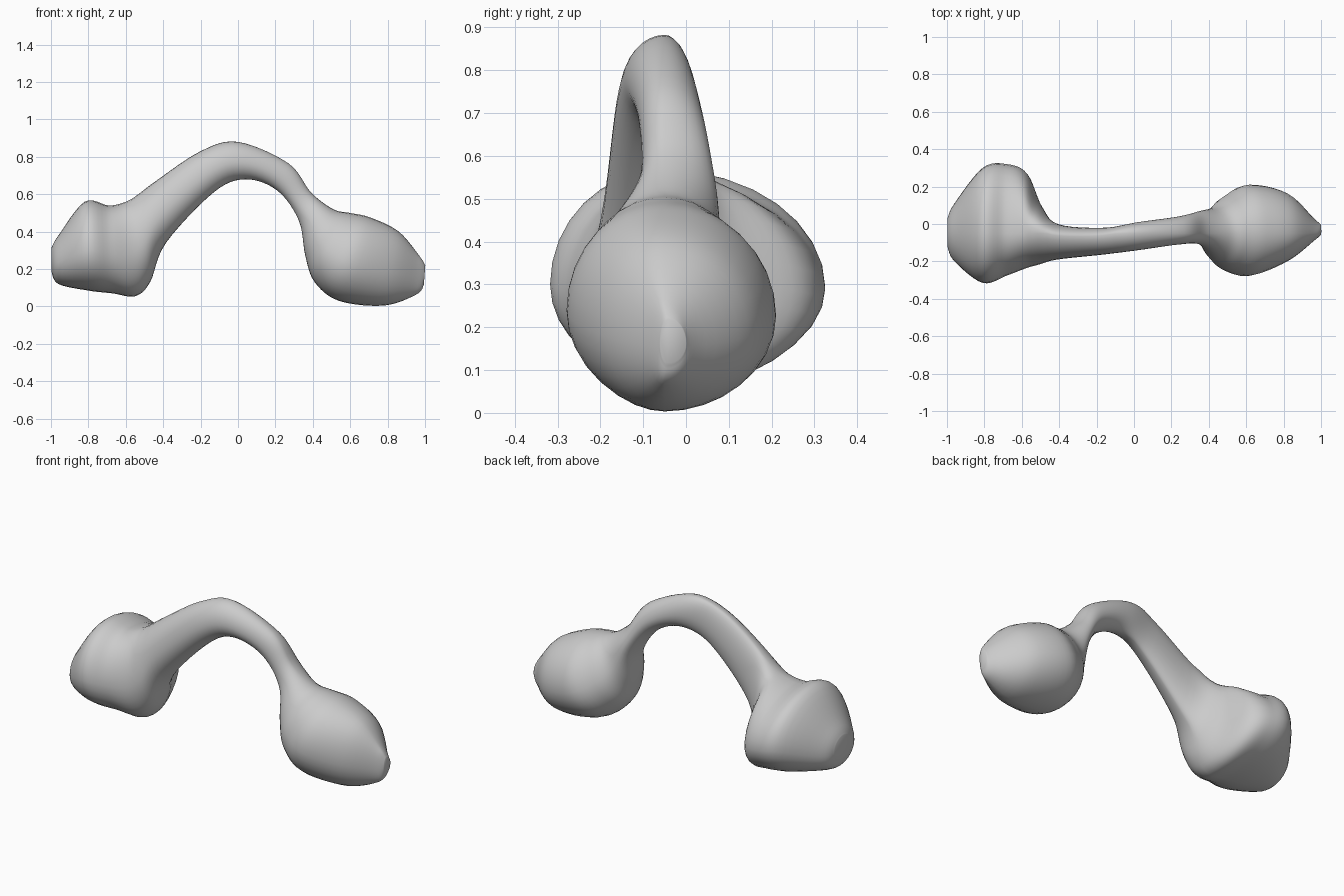
import bpy, bmesh, math
from mathutils import Vector

if "Cube" in bpy.data.objects:
    bpy.data.objects.remove(bpy.data.objects["Cube"])

# Key stations: outer x, outer z, inner x, inner z, y min, y max
LEFT_LOBE = [(-.96, .38, -.96, .12, -.20, .11), (-.82, .56, -.80, .085, -.315, .30),
             (-.69, .54, -.67, .07, -.275, .32), (-.60, .56, -.55, .055, -.235, .27),
             (-.54, .595, -.47, .13, -.215, .10)]
ARCH = [(-.44, .67, -.385, .34, -.19, 0), (-.20, .83, -.13, .61, -.163, -.02),
        (0, .88, .04, .68, -.14, .01), (.27, .765, .21, .62, -.11, .04),
        (.39, .61, .325, .46, -.11, .07)]
RIGHT_LOBE = [(.51, .52, .36, .27, -.19, .09), (.60, .50, .41, .13, -.25, .15),
              (.71, .475, .54, .03, -.277, .21), (.86, .40, .78, .005, -.20, .165),
              (.97, .27, .955, .065, -.09, .03)]
STEPS, SIDES = 6, 32


def tip(s, shift):
    """Rounded end: a station shrunk to half size and pushed outward."""
    ends = []
    for a, b in ((s[0], s[2]), (s[1], s[3]), (s[4], s[5])):
        m = (a + b) / 2
        ends.append((m + (a - m) / 2, m + (b - m) / 2))
    (ox, ix), (oz, iz), (y0, y1) = ends
    return (ox + shift, oz, ix + shift, iz, y0, y1)


def spline(p0, p1, p2, p3, t):
    """Catmull-Rom blend between stations."""
    return [b + t / 2 * (c - a + t * (2 * a - 5 * b + 4 * c - d + t * (3 * (b - c) + d - a)))
            for a, b, c, d in zip(p0, p1, p2, p3)]


def ring(s):
    """Four quarter ellipses meeting at the ridge, sides and underside."""
    ox, oz, ix, iz, y0, y1 = s
    outer, inner = Vector((ox, 0, oz)), Vector((ix, 0, iz))
    waist = inner.lerp(outer, .45)
    w = .3 * (y1 - y0)
    ridge = max(y0 + w, min(y1 - w, -.05))
    pts = []
    for k in range(SIDES):
        a = 2 * math.pi * k / SIDES
        c, n = math.cos(a), math.sin(a)
        p = waist + ((outer if c > 0 else inner) - waist) * abs(c)
        p.y = ridge + ((y1 if n > 0 else y0) - ridge) * abs(n)
        pts.append(p)
    return pts


# Loft one continuous skin: left lobe, arch, right lobe
stations = [tip(LEFT_LOBE[0], -.037), *LEFT_LOBE, *ARCH, *RIGHT_LOBE, tip(RIGHT_LOBE[-1], .035)]
last = len(stations) - 1
bm = bmesh.new()
rings = []
for i in range(last):
    q = [stations[min(max(i + d, 0), last)] for d in (-1, 0, 1, 2)]
    for j in range(STEPS):
        rings.append([bm.verts.new(p) for p in ring(spline(*q, j / STEPS))])
rings.append([bm.verts.new(p) for p in ring(stations[-1])])
for a, b in zip(rings, rings[1:]):
    for k in range(SIDES):
        m = (k + 1) % SIDES
        bm.faces.new((a[k], a[m], b[m], b[k]))
bm.faces.new(rings[0])
bm.faces.new(rings[-1])
bmesh.ops.recalc_face_normals(bm, faces=bm.faces[:])
mesh = bpy.data.meshes.new("arched_handle")
bm.to_mesh(mesh)
bm.free()
obj = bpy.data.objects.new("arched_handle", mesh)
bpy.context.collection.objects.link(obj)

# Smooth shading
for f in mesh.polygons:
    f.use_smooth = True
